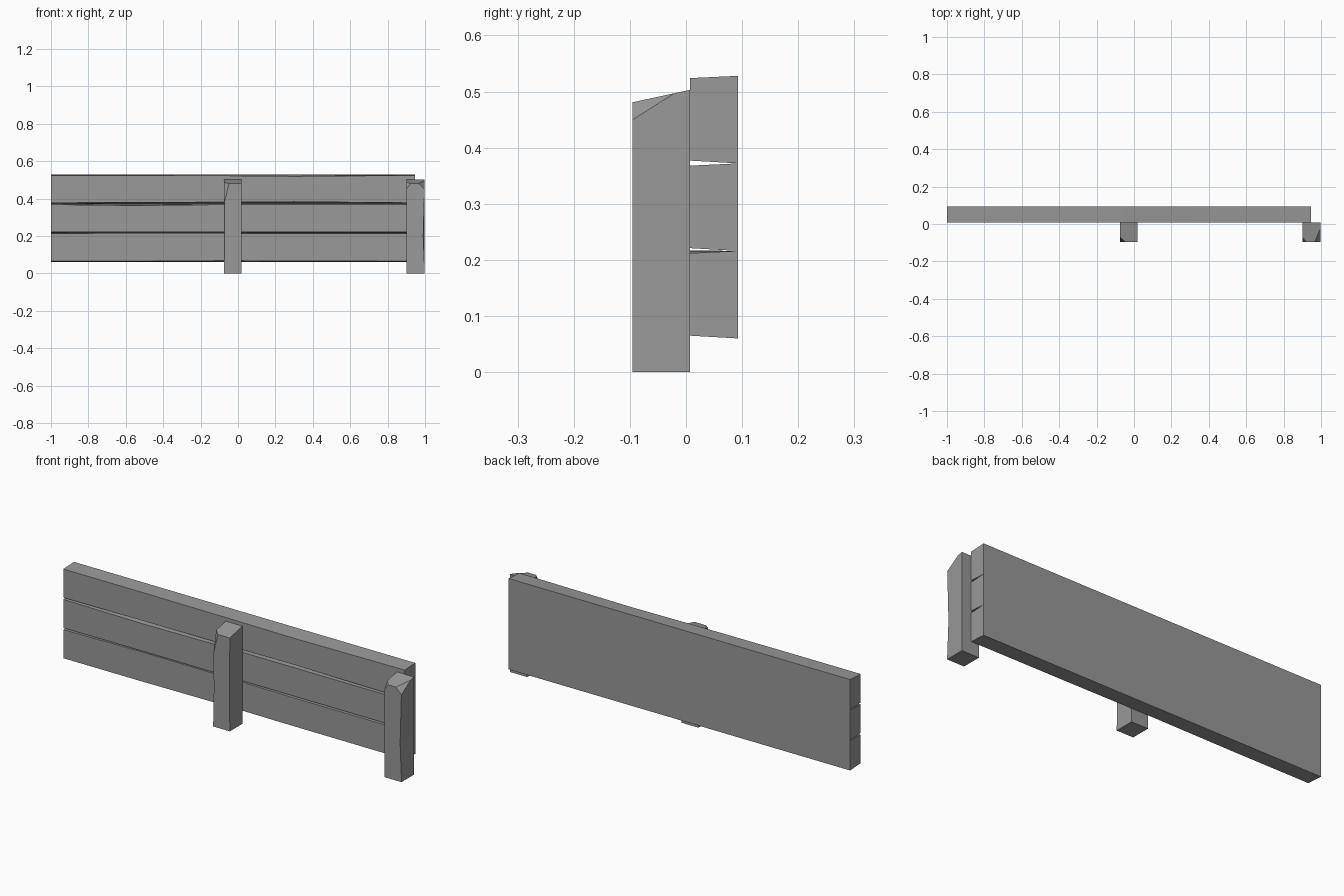
import bpy
import bmesh
from mathutils import Vector

cube = bpy.data.objects.get("Cube")
if cube:
    bpy.data.objects.remove(cube, do_unlink=True)

grey = bpy.data.materials.new("weathered_grey")
grey.use_nodes = True
colour = (0.32, 0.32, 0.32, 1)
grey.diffuse_color = colour
grey.node_tree.nodes["Principled BSDF"].inputs["Base Color"].default_value = colour

FRONT, JOINT, BACK = -0.095, 0.007, 0.093


def loft(name, rings, cuts=()):
    """Skin four-cornered rings, then slice off corners with (points, inside) planes."""
    bm = bmesh.new()
    loops = [[bm.verts.new(p) for p in ring] for ring in rings]
    for a, b in zip(loops, loops[1:]):
        for i in range(4):
            j = (i + 1) % 4
            bm.faces.new((a[i], a[j], b[j], b[i]))
    bm.faces.new(loops[0])
    bm.faces.new(loops[-1])
    for points, inside in cuts:
        p, q, r = map(Vector, points)
        normal = (q - p).cross(r - p)
        if normal.dot(Vector(inside) - p) > 0:
            normal.negate()
        cut = bmesh.ops.bisect_plane(bm, geom=bm.verts[:] + bm.edges[:] + bm.faces[:],
                                     plane_co=p, plane_no=normal, clear_outer=True)
        edges = [e for e in cut["geom_cut"] if isinstance(e, bmesh.types.BMEdge)]
        bmesh.ops.holes_fill(bm, edges=edges, sides=0)
    bmesh.ops.recalc_face_normals(bm, faces=bm.faces[:])
    mesh = bpy.data.meshes.new(name)
    bm.to_mesh(mesh)
    bm.free()
    mesh.materials.append(grey)
    obj = bpy.data.objects.new(name, mesh)
    bpy.context.collection.objects.link(obj)


# Planks meet at the back; their worn front edges wander slightly
stations = (-1, -0.55, -0.05, 0.3, 0.945)
wear = {
    "lower_plank": (0.060, (0, 0, 0.003, 0.001, 0), (0, 0.005, 0.003, 0, 0)),
    "middle_plank": (0.216, (0, 0.001, 0, 0, 0), (0, -0.005, 0, 0, 0)),
    "upper_plank": (0.372, (0, 0.002, 0.004, 0.006, 0), (0, 0, -0.002, -0.005, 0)),
}
for name, (z, low, high) in wear.items():
    top = z + 0.156
    loft(name, [[(x, JOINT, z + 0.005 + a), (x, BACK, z), (x, BACK, top),
                 (x, JOINT, top - 0.004 + b)]
                for x, a, b in zip(stations, low, high)])


# Posts have a sloping top and chipped front corners
def post(name, x0, x1, bow_left, bow_right, chips):
    rings = []
    for z, slope, bow in ((0, 0, 0), (0.2, 0, 1), (0.503, 0.022, 0)):
        rings.append([(x0 + bow * bow_left, FRONT, z - slope),
                      (x1 - bow * bow_right, FRONT, z - slope),
                      (x1, JOINT, z), (x0, JOINT, z)])
    inside = ((x0 + x1) / 2, -0.04, 0.2)
    cuts = []
    for x, side, across, along, drop in chips:
        cuts.append((((x, FRONT, drop),
                      (x + side * across, FRONT, 0.481),
                      (x, FRONT + along, 0.481 + along * 0.22)), inside))
    loft(name, rings, cuts)


post("middle_post", -0.075, 0.02, 0.004, 0.002, [(-0.075, 1, 0.027, 0.025, 0.37)])
post("left_post", 0.9, 0.998, 0.002, 0.008,
     [(0.9, 1, 0.022, 0.025, 0.45), (0.998, -1, 0.032, 0.075, 0.449)])
